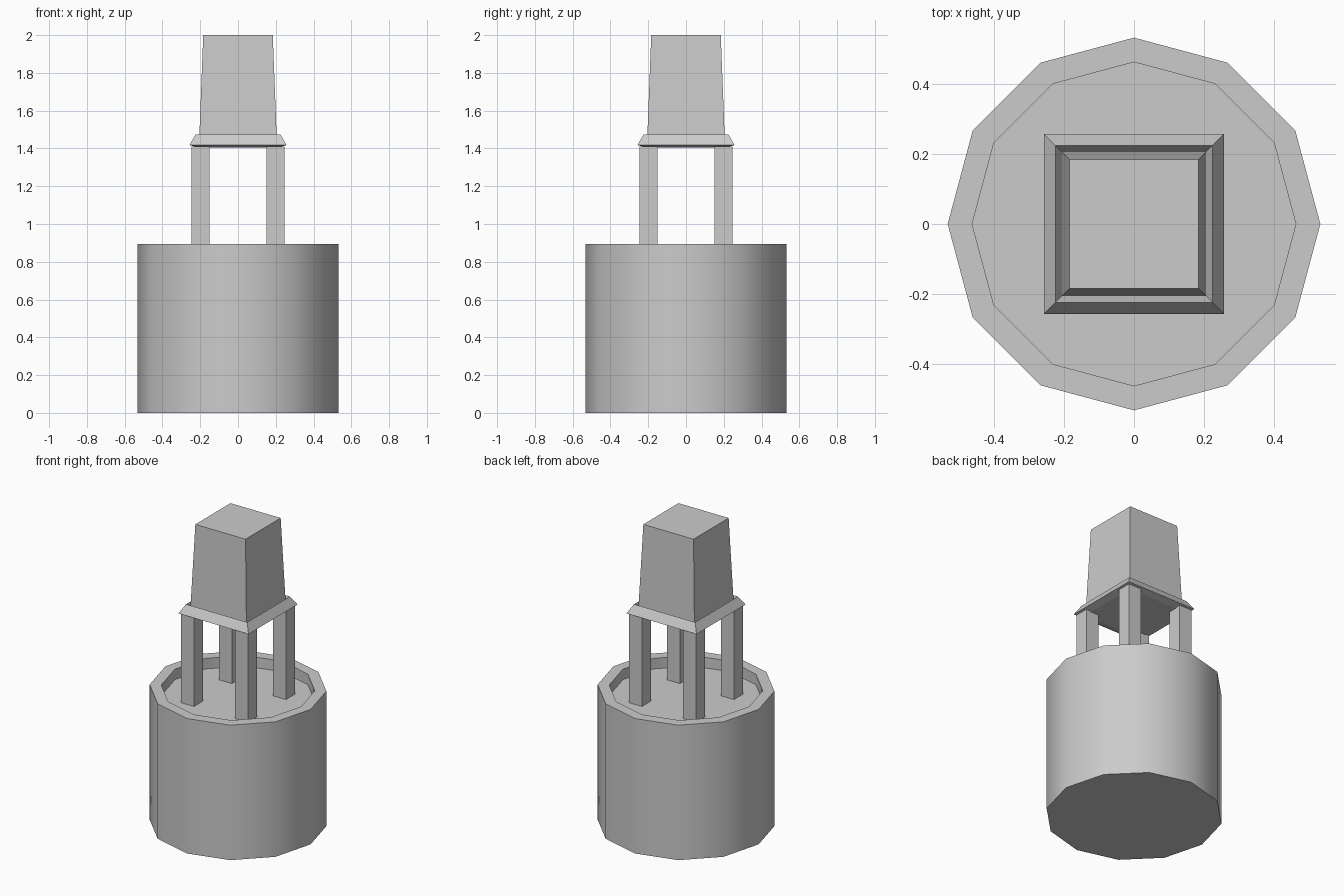
import bpy, bmesh, math
from math import cos, sin, pi, radians

if "Cube" in bpy.data.objects:
    bpy.data.objects.remove(bpy.data.objects["Cube"])


def lathe(name, profile, sides, start=0.0):
    """Stack rings of (radius, z) points and cap both ends."""
    bm = bmesh.new()
    rings = []
    for r, z in profile:
        rings.append([bm.verts.new((r * cos(start + 2 * pi * i / sides),
                                    r * sin(start + 2 * pi * i / sides), z))
                      for i in range(sides)])
    for a, b in zip(rings, rings[1:]):
        for i in range(sides):
            j = (i + 1) % sides
            bm.faces.new((a[i], a[j], b[j], b[i]))
    bm.faces.new(rings[0][::-1])
    bm.faces.new(rings[-1])
    bmesh.ops.recalc_face_normals(bm, faces=bm.faces)
    mesh = bpy.data.meshes.new(name)
    bm.to_mesh(mesh)
    bm.free()
    obj = bpy.data.objects.new(name, mesh)
    bpy.context.collection.objects.link(obj)
    return obj


def square(points):
    """Turn half-widths into corner radii for a four-sided lathe."""
    return [(h * math.sqrt(2), z) for h, z in points]


# Twelve-sided base with a shallow recess in the top
base = lathe("round_base", [(0.533, 0), (0.533, 0.895), (0.463, 0.895), (0.463, 0.825)], 12)
bpy.context.view_layer.objects.active = base
base.select_set(True)
bpy.ops.object.shade_smooth_by_angle(angle=radians(40))
base.select_set(False)

# Four square posts
for sx, side in ((-1, "left"), (1, "right")):
    for sy, end in ((-1, "front"), (1, "back")):
        post = lathe(f"{end}_{side}_post", square([(0.0475, 0), (0.0475, 0.587)]), 4, pi / 4)
        post.location = (sx * 0.1985, sy * 0.1985, 0.824)

# Flared skirt around the foot of the tapered top block
lathe("roof_skirt_and_block",
      square([(0.21, 1.405), (0.257, 1.418), (0.224, 1.475),
              (0.206, 1.43), (0.184, 2.0)]), 4, pi / 4)
